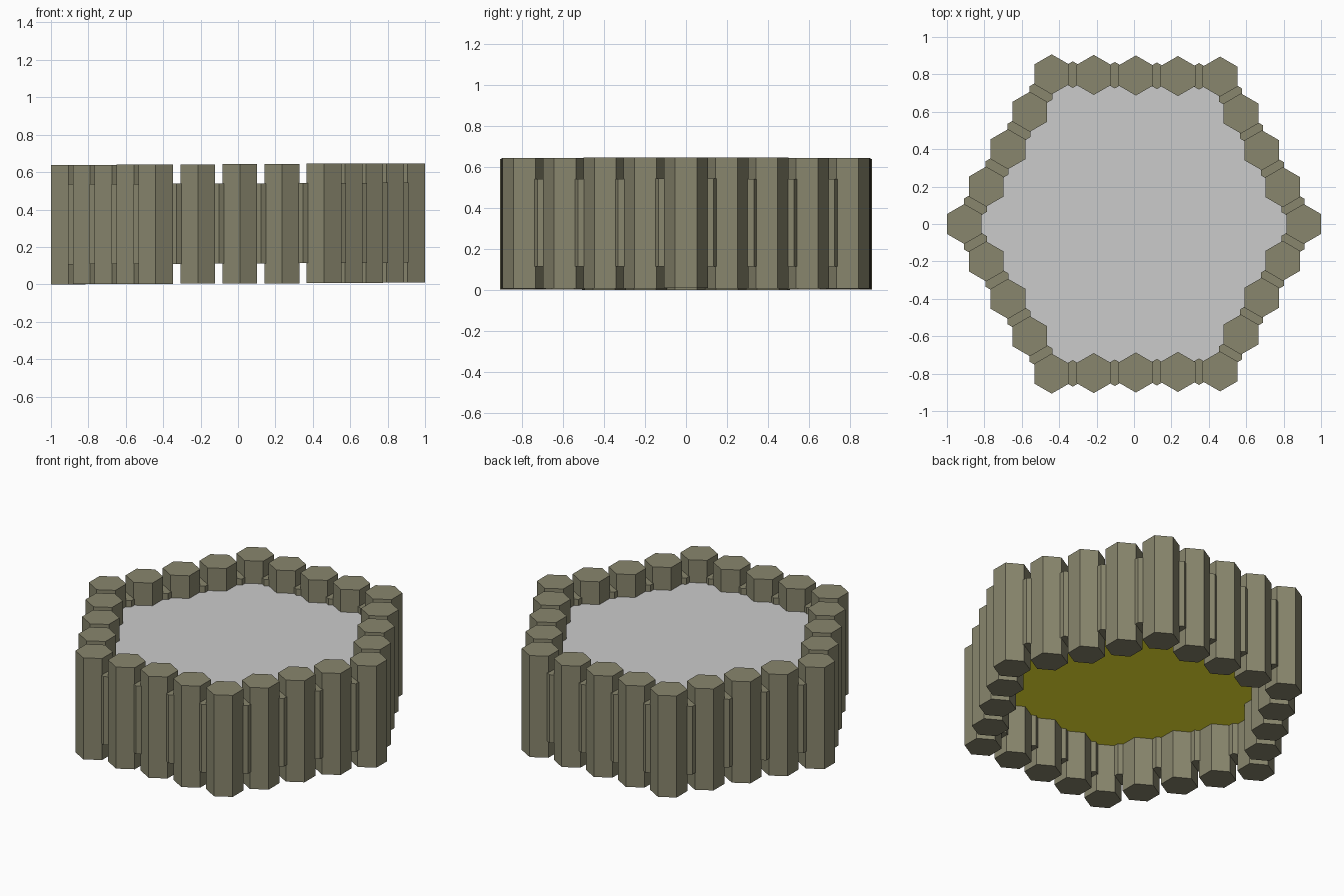
import bpy, bmesh, math
from mathutils import Vector

if "Cube" in bpy.data.objects:
    bpy.data.objects.remove(bpy.data.objects["Cube"])

R_POST, R_LINK, STEPS = 0.107, 0.071, 4

# Corner post centres of the ring, counter-clockwise
CORNERS = [Vector(c) for c in [(0.907, 0), (0.46, 0.788), (-0.44, 0.80),
                               (-0.907, 0), (-0.44, -0.80), (0.46, -0.788)]]


def material(name, rgb):
    m = bpy.data.materials.new(name)
    m.diffuse_color = (*rgb, 1)
    m.use_nodes = True
    m.node_tree.nodes["Principled BSDF"].inputs["Base Color"].default_value = m.diffuse_color
    return m


def lift(p):
    # the ring rises very slightly towards +x
    return 0.005 * (p.x + 0.907)


def make_object(name, bm, mat=None):
    me = bpy.data.meshes.new(name)
    bm.normal_update()
    bm.to_mesh(me)
    bm.free()
    ob = bpy.data.objects.new(name, me)
    bpy.context.collection.objects.link(ob)
    if mat:
        me.materials.append(mat)
    return ob


def hex_prism(name, centre, radius, z0, z1, mat):
    bm = bmesh.new()
    bmesh.ops.create_cone(bm, cap_ends=True, segments=6, radius1=radius,
                          radius2=radius, depth=z1 - z0)
    # put a corner on the +y axis whatever the primitive's start angle
    v = bm.verts[:][0].co
    turn = math.pi / 2 - math.atan2(v.y, v.x)
    for v in bm.verts:
        c, s = math.cos(turn), math.sin(turn)
        v.co = (v.co.x * c - v.co.y * s + centre.x,
                v.co.x * s + v.co.y * c + centre.y,
                v.co.z + (z0 + z1) / 2 + lift(centre))
    return make_object(name, bm, mat)


def sheet(name, z, mat=None):
    # flat hexagon reaching the post centres
    bm = bmesh.new()
    bm.faces.new([bm.verts.new((c.x, c.y, z + lift(c))) for c in CORNERS])
    return make_object(name, bm, mat)


stone = material("stone", (0.25, 0.24, 0.155))
yellow = material("yellow", (0.95, 0.88, 0.03))

# Ring of posts joined by shorter links
ring = [a.lerp(b, i / STEPS) for a, b in zip(CORNERS, CORNERS[1:] + CORNERS[:1])
        for i in range(STEPS)]
for i, p in enumerate(ring):
    q = ring[(i + 1) % len(ring)]
    hex_prism(f"post_{i + 1}", p, R_POST, 0.0, 0.638, stone)
    hex_prism(f"link_{i + 1}", (p + q) / 2, R_LINK, 0.107, 0.535, stone)

# Upper grey surface and yellow floor inside the ring
sheet("upper_surface", 0.495)
sheet("floor", 0.305, yellow)
